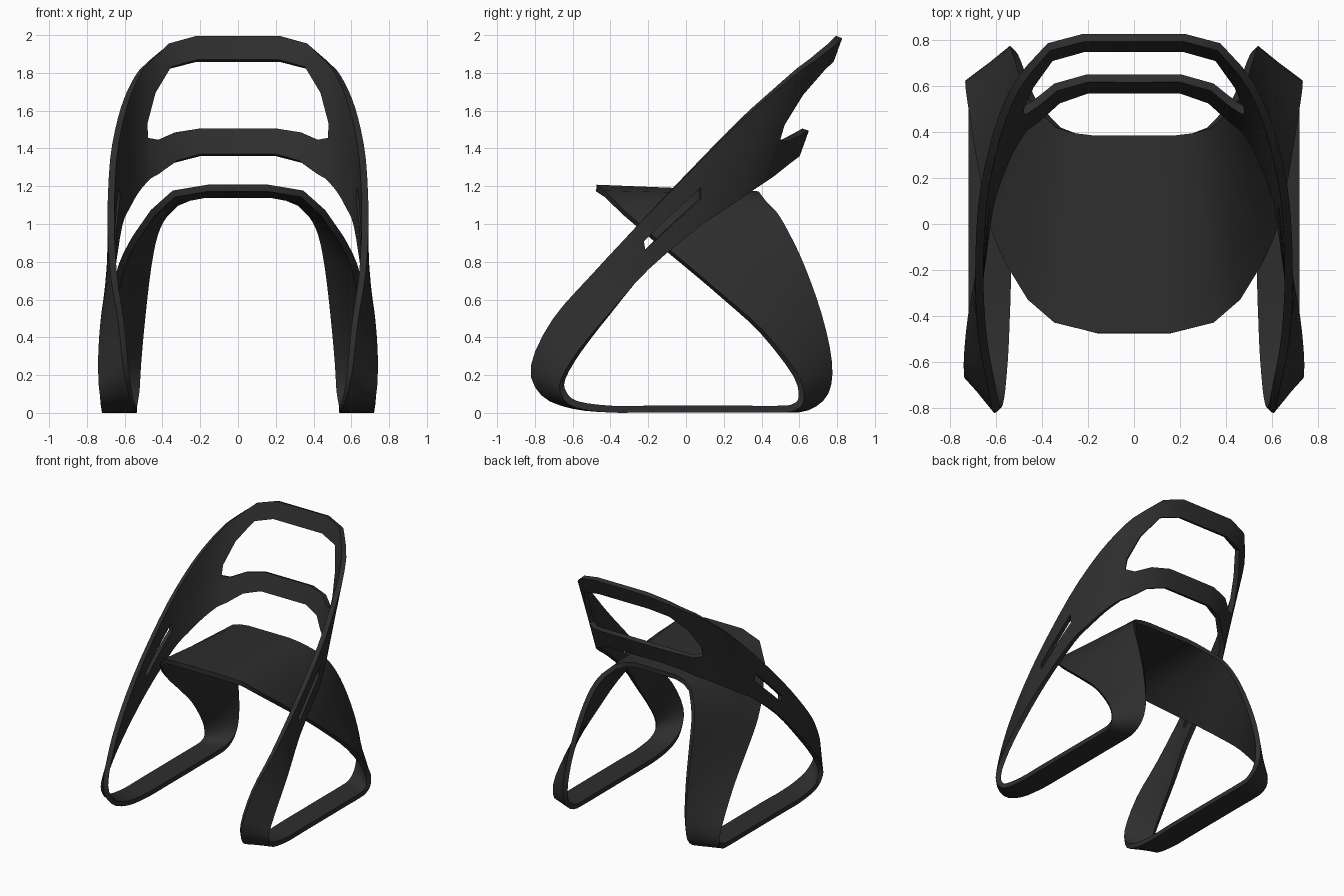
import bpy
from mathutils import Vector

if "Cube" in bpy.data.objects:
    bpy.data.objects.remove(bpy.data.objects["Cube"])

# One continuous bent sheet: backrest -> front leg -> runner -> rear leg -> seat.
# Right half only, given as paired points on its two long edges.
outer_edge = [
    (0, .81, 1.99), (.22, .81, 1.99), (.37, .77, 1.95), (.46, .67, 1.87),
    (.51, .60, 1.82), (.57, .47, 1.71), (.62, .30, 1.56), (.66, .08, 1.34),
    (.673, -.24, 1.01), (.657, -.50, .725), (.62, -.70, .49), (.595, -.81, .25),
    (.57, -.755, .105), (.55, -.60, .04), (.54, -.40, .02), (.535, -.20, .02),
    (.535, .30, .02), (.535, .50, .02), (.535, .64, .03), (.53, .74, .11),
    (.525, .76, .27), (.505, .71, .52), (.475, .62, .78), (.44, .54, .95),
    (.39, .48, 1.05), (.33, .42, 1.11), (.26, .395, 1.14), (.18, .385, 1.155),
    (0, .385, 1.155)]
inner_edge = [
    (0, .585, 1.365), (.20, .585, 1.365), (.33, .54, 1.33), (.42, .46, 1.265),
    (.475, .42, 1.235), (.54, .32, 1.165), (.59, .20, 1.08), (.63, .07, .99),
    (.668, -.20, .76), (.705, -.40, .53), (.723, -.56, .33), (.725, -.65, .18),
    (.722, -.645, .10), (.72, -.58, .045), (.72, -.40, .02), (.72, -.20, .02),
    (.72, .30, .02), (.72, .50, .02), (.72, .57, .03), (.72, .61, .075),
    (.72, .58, .20), (.69, .40, .43), (.655, .20, .61), (.615, 0, .78),
    (.54, -.18, .93), (.45, -.33, 1.06), (.34, -.43, 1.16), (.16, -.475, 1.19),
    (0, -.475, 1.19)]

# Cross-strip position of the two hole edges at each station
hole = {0: (.2, .785), 1: (.2, .785), 2: (.2, .76), 3: (.3, .71), 4: (.5, .63)}
open_segments = {0, 1, 2, 3, 7}        # backrest opening, then the leg slot
count = len(outer_edge)


def catmull(p, i, t):
    a, b, c, d = (p[max(0, min(len(p) - 1, i + k))] for k in (-1, 0, 1, 2))
    return b + .5 * t * (c - a + t * (2 * a - 5 * b + 4 * c - d + t * (3 * (b - c) + d - a)))


A = [Vector(p) for p in outer_edge]
B = [Vector(p) for p in inner_edge]
H = [Vector(hole.get(i, (.41, .59))) for i in range(count)]

# Build the strip: six points per station, middle band skipped in the holes
verts, faces, flags = [], [], []


def add_station(a, b, h):
    for v in (0, h[0] * .5, h[0], h[1], (1 + h[1]) * .5, 1):
        verts.append(a.lerp(b, v))


for i in range(count - 1):
    steps = 3 if 3 < i < 24 else 1
    for s in range(steps):
        t = s / steps
        add_station(catmull(A, i, t), catmull(B, i, t), H[i].lerp(H[i + 1], t))
        flags.append(i in open_segments)
add_station(A[-1], B[-1], H[-1])

for r, is_open in enumerate(flags):
    for c in range(5):
        if not (is_open and c == 2):
            k = r * 6 + c
            faces.append((k, k + 1, k + 7, k + 6))

mesh = bpy.data.meshes.new("chair_shell")
mesh.from_pydata(verts, [], faces)
mesh.update()
shell = bpy.data.objects.new("chair_shell", mesh)
bpy.context.collection.objects.link(shell)

# Black finish
black = bpy.data.materials.new("matte_black")
black.diffuse_color = (.027, .027, .027, 1)
black.use_nodes = True
black.node_tree.nodes["Principled BSDF"].inputs["Base Color"].default_value = black.diffuse_color
mesh.materials.append(black)

# Mirror to the left side and give the sheet its thickness
mirror = shell.modifiers.new("mirror", 'MIRROR')
mirror.use_clip = True
mirror.merge_threshold = .001
solid = shell.modifiers.new("thickness", 'SOLIDIFY')
solid.thickness = .036
solid.offset = 0

bpy.context.view_layer.objects.active = shell
shell.select_set(True)
for m in ("mirror", "thickness"):
    bpy.ops.object.modifier_apply(modifier=m)
bpy.ops.object.shade_smooth_by_angle(angle=.6)
